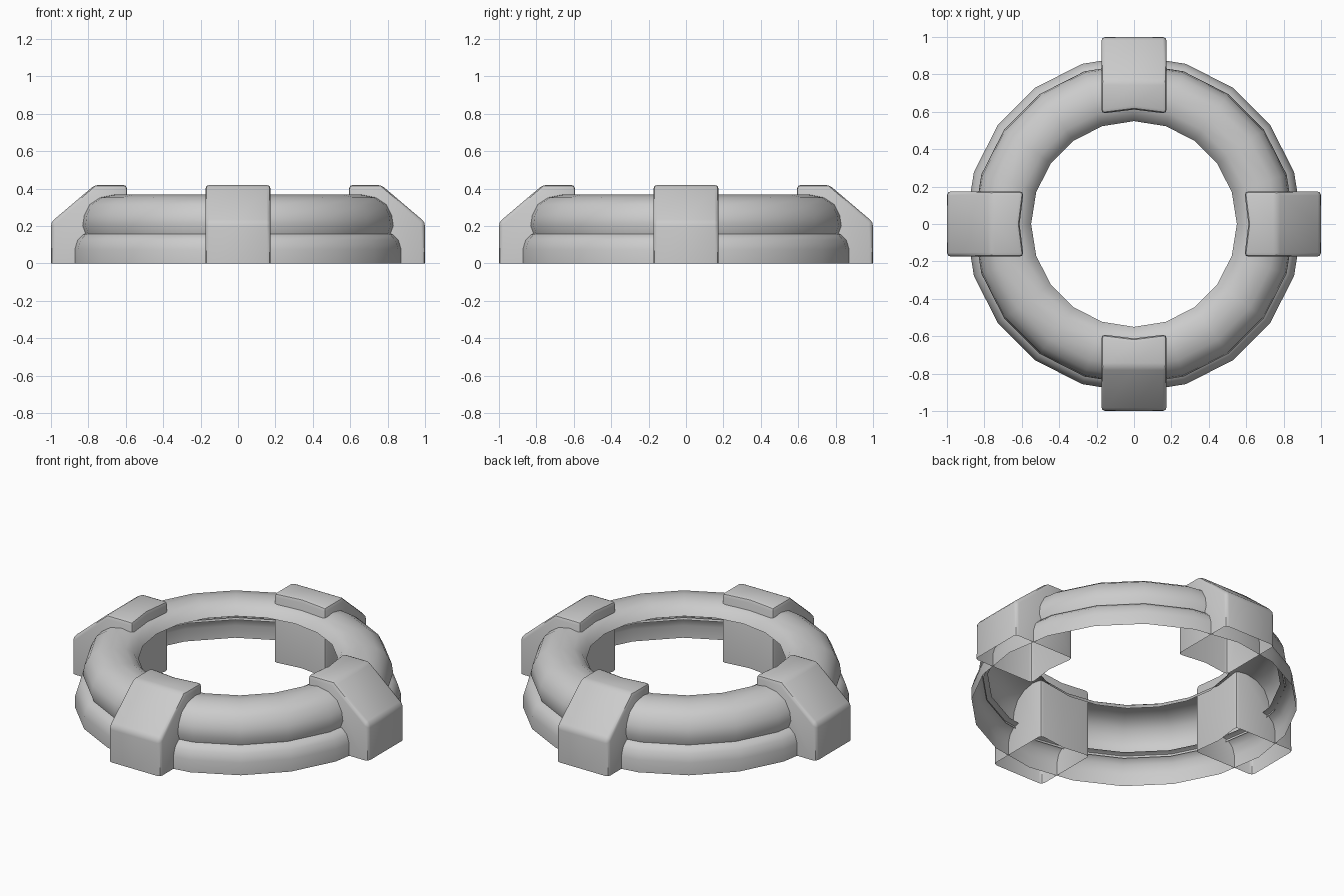
import bpy, bmesh, math
from mathutils import Matrix

if "Cube" in bpy.data.objects:
    bpy.data.objects.remove(bpy.data.objects["Cube"], do_unlink=True)

SIDES = 20

stone = bpy.data.materials.new("stone grey")
stone.use_nodes = True
stone.diffuse_color = (0.6, 0.6, 0.6, 1)
stone.node_tree.nodes["Principled BSDF"].inputs["Base Color"].default_value = (0.6, 0.6, 0.6, 1)


def finish(bm, name, angle):
    """Turn a bmesh into a smooth-shaded stone object."""
    mesh = bpy.data.meshes.new(name)
    bm.to_mesh(mesh)
    bm.free()
    mesh.materials.append(stone)
    obj = bpy.data.objects.new(name, mesh)
    bpy.context.collection.objects.link(obj)
    bpy.ops.object.select_all(action='DESELECT')
    obj.select_set(True)
    bpy.context.view_layer.objects.active = obj
    bpy.ops.object.shade_smooth_by_angle(angle=math.radians(angle))
    return obj


def lathe(name, profile):
    """Spin an open (radius, height) profile, listed outside to inside."""
    bm = bmesh.new()
    rings = []
    for i in range(SIDES):
        a = math.tau * i / SIDES
        rings.append([bm.verts.new((r * math.cos(a), r * math.sin(a), z)) for r, z in profile])
    for i in range(SIDES):
        a, b = rings[i], rings[(i + 1) % SIDES]
        for j in range(len(profile) - 1):
            bm.faces.new((a[j], b[j], b[j + 1], a[j + 1]))
    return finish(bm, name, 50)


# Lower and upper rings, hollow and open underneath
lathe("lower_ring", [(0.9, 0), (0.9, 0.075), (0.885, 0.125), (0.855, 0.155), (0.81, 0.165)])
lathe("upper_ring", [(0.835, 0.14), (0.858, 0.2), (0.85, 0.255), (0.82, 0.315), (0.765, 0.352),
                     (0.69, 0.367), (0.62, 0.357), (0.575, 0.33), (0.55, 0.295)])


def buttress(name, turn):
    """Sloped block clasping the rings, with a shallow notch on its inner face."""
    bm = bmesh.new()
    half = 0.175
    rows = []
    for y in (-half, 0, half):
        inner = 0.59 if y else 0.612
        outline = [(inner, 0), (1, 0), (1, 0.22), (0.765, 0.42), (inner, 0.42)]
        rows.append([bm.verts.new((x, y, z)) for x, z in outline])
    n = len(rows[0])
    for a, b in zip(rows, rows[1:]):
        for j in range(n):
            k = (j + 1) % n
            bm.faces.new((a[j], b[j], b[k], a[k]))
    bm.faces.new(rows[0])
    bm.faces.new(list(reversed(rows[-1])))
    bmesh.ops.recalc_face_normals(bm, faces=bm.faces)

    # Round every sharp edge except those on the ground, then open the bottom
    sharp = [e for e in bm.edges if e.calc_face_angle() > math.radians(25)
             and max(v.co.z for v in e.verts) > 0.01]
    bmesh.ops.bevel(bm, geom=sharp, offset=0.022, segments=2, profile=0.5, affect='EDGES')
    bm.normal_update()
    base = [f for f in bm.faces if all(v.co.z < 0.001 for v in f.verts)]
    bmesh.ops.delete(bm, geom=base, context='FACES')
    bmesh.ops.rotate(bm, verts=bm.verts, matrix=Matrix.Rotation(turn, 3, 'Z'))
    return finish(bm, name, 40)


# Four blocks around the rings
for i, side in enumerate(("left", "back", "right", "front")):
    buttress(side + "_block", i * math.pi / 2)
